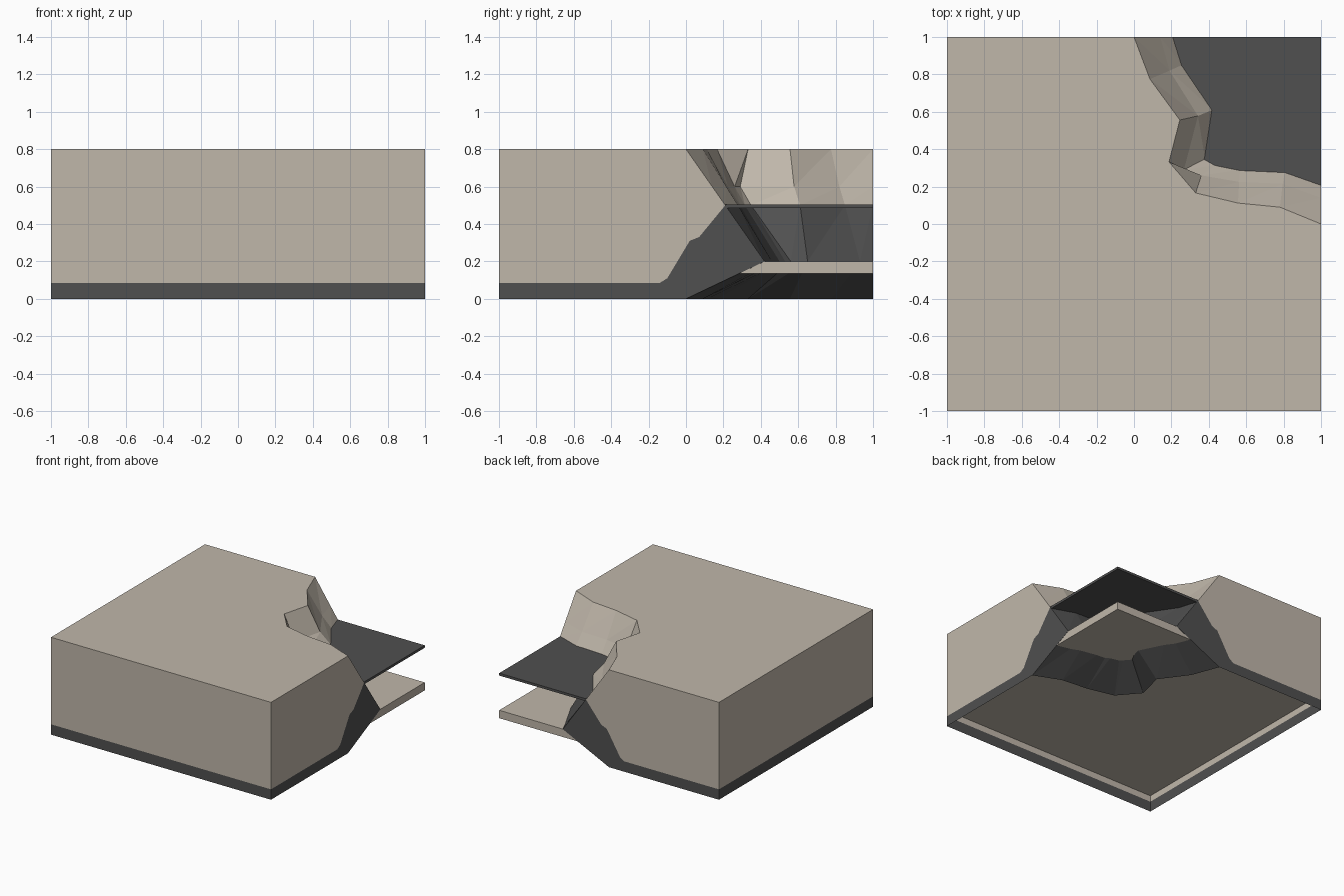
import bpy
import bmesh

if "Cube" in bpy.data.objects:
    bpy.data.objects.remove(bpy.data.objects["Cube"])


def material(name, rgb):
    m = bpy.data.materials.new(name)
    m.diffuse_color = (*rgb, 1)
    m.use_nodes = True
    m.node_tree.nodes["Principled BSDF"].inputs["Base Color"].default_value = m.diffuse_color
    return m


STONE = material("warm_stone", (0.527, 0.474, 0.402))
DARK = material("dark_grey", (0.08, 0.08, 0.08))


def finish(name, bm, mats):
    bmesh.ops.remove_doubles(bm, verts=bm.verts, dist=0.0005)
    bmesh.ops.recalc_face_normals(bm, faces=bm.faces)
    mesh = bpy.data.meshes.new(name)
    bm.to_mesh(mesh)
    bm.free()
    for m in mats:
        mesh.materials.append(m)
    ob = bpy.data.objects.new(name, mesh)
    bpy.context.collection.objects.link(ob)
    return ob


def face(bm, pts, mat):
    f = bm.faces.new([bm.verts.new(p) for p in pts])
    f.material_index = mat


# Cliff contours, running from the back wall round to the right wall
RIM = [(0, 1), (.085, .775), (.245, .556), (.187, .332),
       (.33, .166), (.556, .112), (.78, .09), (1, 0)]
UPPER = [(.14, 1), (.19, .82), (.342, .578), (.267, .29),
         (.36, .26), (.562, .225), (.795, .215), (1, .14)]
MIDDLE = [(.21, 1), (.257, .85), (.42, .61), (.38, .348),
          (.44, .315), (.567, .289), (.807, .278), (1, .21)]
LOWER = [(.42, 1), (.45, .93), (.59, .65), (.54, .56),
         (.57, .53), (.62, .50), (.83, .46), (1, .42)]
RINGS = [(RIM, .8), (UPPER, .6), (MIDDLE, .5), (LOWER, .2), (RIM, 0)]

# Outer shell: open underneath, stone above a dark base
bm = bmesh.new()
BAND = .085
face(bm, [(x, y, .8) for x, y in RIM + [(1, -1), (-1, -1), (-1, 1)]], 0)
for z0, z1, mat in ((0, BAND, 1), (BAND, .8, 0)):
    face(bm, [(-1, -1, z0), (1, -1, z0), (1, -1, z1), (-1, -1, z1)], mat)
    face(bm, [(-1, 1, z0), (-1, -1, z0), (-1, -1, z1), (-1, 1, z1)], mat)

# Cut walls, the same on the right and at the back: (distance along, height)
SPLIT = [(.21, .5), (.07, .33), (.02, .31), (-.1, .11), (-.14, BAND), (-1, BAND)]
stone_part = [(-1, .8), (0, .8), (.14, .6)] + SPLIT
dark_part = [(-1, 0), (0, 0), (.42, .2)] + SPLIT
for part, mat in ((stone_part, 0), (dark_part, 1)):
    face(bm, [(1, d, z) for d, z in part], mat)
    face(bm, [(d, 1, z) for d, z in part], mat)

# Faceted cliff: stone above the ledge, dark below
for (a, za), (b, zb) in zip(RINGS, RINGS[1:]):
    for i in range(len(a) - 1):
        p, q = (*a[i], za), (*a[i + 1], za)
        r, s = (*b[i + 1], zb), (*b[i], zb)
        mat = 0 if zb >= .5 else 1
        face(bm, [p, q, r], mat)
        face(bm, [p, r, s], mat)
finish("cliff_block", bm, [STONE, DARK])


# Flat plates running through the block and showing at the cut corner
def plate(name, z0, z1, mat):
    h = .9985
    bm = bmesh.new()
    bmesh.ops.create_cube(bm, size=1)
    for v in bm.verts:
        v.co = (v.co.x * 2 * h, v.co.y * 2 * h, z1 if v.co.z > 0 else z0)
    finish(name, bm, [mat])


plate("upper_ledge", .485, .505, DARK)
plate("lower_floor", .135, .2, STONE)
